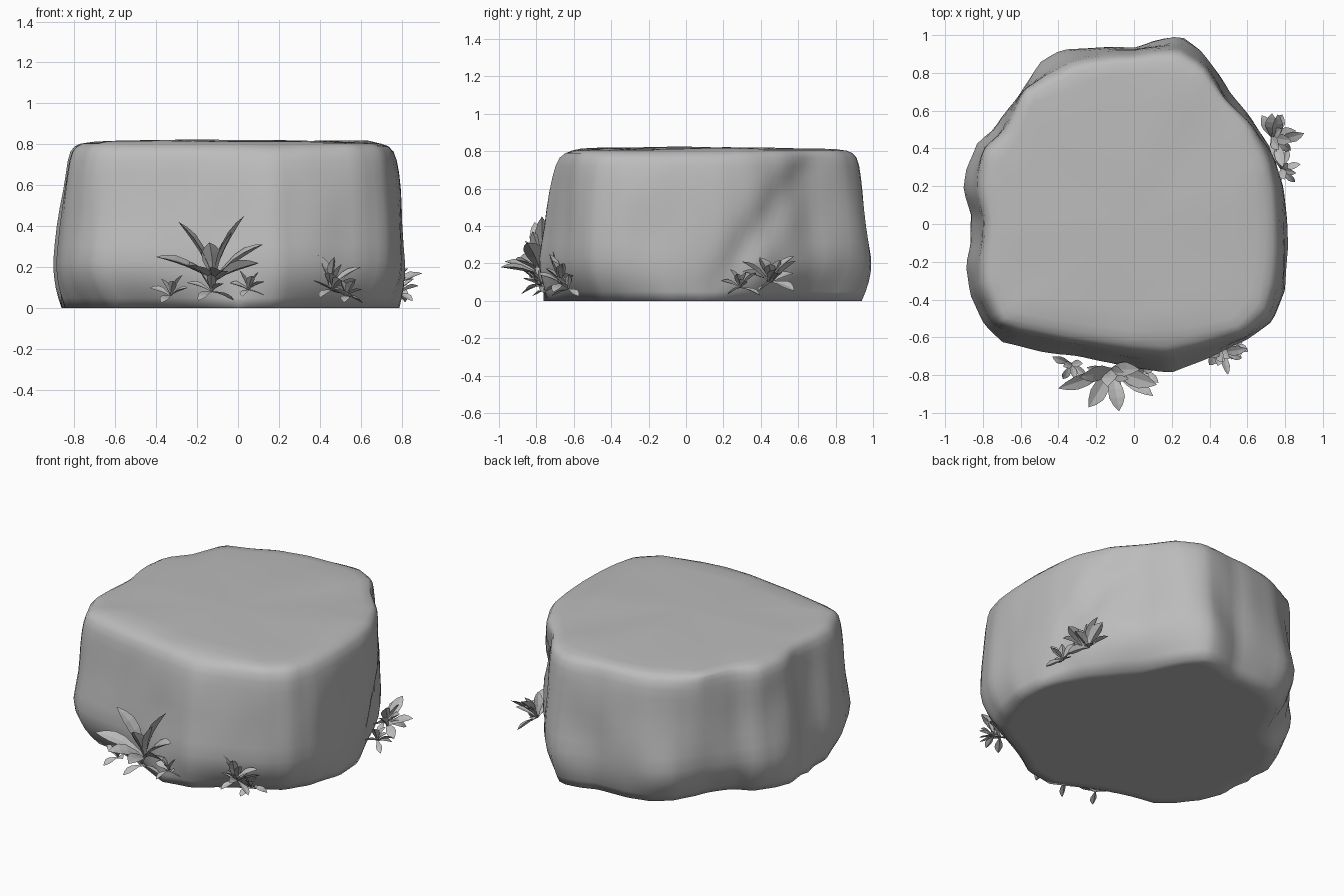
import bpy, bmesh, math, random
from mathutils import Vector, Matrix, noise

if "Cube" in bpy.data.objects:
    bpy.data.objects.remove(bpy.data.objects["Cube"])

random.seed(4)
grey = bpy.data.materials.new("stone grey")
grey.diffuse_color = (0.5, 0.5, 0.5, 1)
grey.use_nodes = True
grey.node_tree.nodes["Principled BSDF"].inputs["Base Color"].default_value = grey.diffuse_color

# Widest outline of the boulder and the rim of its flat top, seen from above
WIDE = [(.82, -.13), (.81, .05), (.80, .2), (.74, .4), (.62, .58), (.51, .69), (.44, .8), (.35, .92),
        (.25, 1), (.12, .99), (0, .95), (-.2, .94), (-.38, .93), (-.5, .86), (-.59, .74), (-.63, .66),
        (-.74, .5), (-.84, .44), (-.9, .3), (-.915, .18), (-.86, .04), (-.87, -.1), (-.905, -.22),
        (-.88, -.38), (-.8, -.53), (-.7, -.63), (-.4, -.7), (-.15, -.74), (.2, -.79), (.42, -.7),
        (.6, -.62), (.74, -.52), (.81, -.35)]
RIM = [(.69, -.2), (.7, 0), (.68, .3), (.6, .5), (.46, .66), (.36, .8), (.22, .86), (-.1, .85),
       (-.28, .81), (-.4, .75), (-.58, .69), (-.66, .48), (-.76, .36), (-.77, .2), (-.75, 0),
       (-.76, -.3), (-.68, -.5), (-.3, -.57), (0, -.61), (.3, -.59), (.55, -.54), (.66, -.42)]
# Height, and how far the wall has moved from the wide outline to the rim
LEVELS = [(0, 0), (.05, 0), (.1, 0), (.16, .01), (.23, .04), (.31, .11), (.4, .2), (.49, .28),
          (.58, .36), (.66, .44), (.72, .52), (.765, .63), (.79, .79), (.803, 1)]
SEG = 120


def radius(outline, a):
    """Distance from the centre to the outline along angle a."""
    d = Vector((math.cos(a), math.sin(a)))
    for i, p in enumerate(outline):
        p = Vector(p)
        e = Vector(outline[(i + 1) % len(outline)]) - p
        den = d.x * e.y - d.y * e.x
        if abs(den) < 1e-9:
            continue
        r = (p.x * e.y - p.y * e.x) / den
        s = (p.x * d.y - p.y * d.x) / den
        if r > 0 and -1e-6 <= s <= 1 + 1e-6:
            return r
    return .8


def finish(bm, name):
    bmesh.ops.recalc_face_normals(bm, faces=bm.faces)
    me = bpy.data.meshes.new(name)
    bm.to_mesh(me)
    bm.free()
    me.materials.append(grey)
    ob = bpy.data.objects.new(name, me)
    bpy.context.collection.objects.link(ob)
    return ob


# Boulder: stacked rings, a slightly uneven top and a flat base fan
bm = bmesh.new()
rings = []
for z, level in LEVELS:
    ring = []
    for i in range(SEG):
        a = 2 * math.pi * i / SEG
        t = level ** (1 + .6 * max(math.cos(a), 0))
        r = radius(WIDE, a) * (1 - t) + radius(RIM, a) * t
        x, y = r * math.cos(a), r * math.sin(a)
        body = math.sin(math.pi * min(z / .8, 1))
        if z < .25:                                  # undercut at the corners and back
            under = max(.13 * abs(math.sin(2 * a)), .06 * max(math.sin(a), 0), .03 * math.cos(a))
            r -= under * (1 - z / .25) ** 2
        if x > 0:                                    # slanting groove on the right
            g = (y - .12 - .72 * z) / .09
            r -= .04 * math.exp(-g * g) * body
        back = max(0, math.sin(a) * .8 - math.cos(a) * .4)
        r += .02 * body * noise.noise(Vector((x * 4, y * 4, z * 2.5))) * (1 + back) - .004 * body
        ring.append(bm.verts.new((r * math.cos(a), r * math.sin(a), z)))
    rings.append(ring)
for k, z in ((.93, .81), (.75, .814), (.5, .817), (.25, .82)):
    ring = []
    for v in rings[len(LEVELS) - 1]:
        p = Vector((v.co.x * k, v.co.y * k, z))
        p.z += .008 * noise.noise(p * 3)
        ring.append(bm.verts.new(p))
    rings.append(ring)
rings.insert(0, [bm.verts.new((v.co.x * .92, v.co.y * .92, 0)) for v in rings[0]])
for lo, hi in zip(rings, rings[1:]):
    for i in range(SEG):
        j = (i + 1) % SEG
        bm.faces.new((lo[i], lo[j], hi[j], hi[i]))
for ring, z in ((rings[0], 0), (rings[-1], .82)):
    c = bm.verts.new((0, 0, z))
    for i in range(SEG):
        bm.faces.new((ring[i], ring[(i + 1) % SEG], c))
boulder = finish(bm, "boulder")
boulder.data.shade_smooth()


def leaf(bm, base, tip, width):
    """Fleshy pointed leaf with a diamond section, arched and slightly rolled."""
    base, tip = Vector(base), Vector(tip)
    run = tip - base
    side = run.cross(Vector((0, 0, 1))).normalized()
    up = side.cross(run).normalized()
    roll = Matrix.Rotation(random.uniform(-.6, .6), 3, run)
    s, u = roll @ side, roll @ up
    rows = []
    for t, w in ((0, .2), (.25, .5), (.5, .95), (.7, 1), (.87, .6), (1, .03)):
        mid = base + run * t + up * run.length * .3 * t * (1 - t)
        h = width * w / 2
        rows.append([bm.verts.new(mid + o) for o in
                     (-s * h + u * h * .3, u * h * .12, s * h + u * h * .3, -u * h * .25)])
    for a, b in zip(rows, rows[1:]):
        for i in range(4):
            j = (i + 1) % 4
            bm.faces.new((a[i], a[j], b[j], b[i]))


def plant(name, base, tips, width):
    bm = bmesh.new()
    for tip in tips:
        leaf(bm, base, tip, width * random.uniform(.85, 1.1))
    finish(bm, name)


def sprig(name, base, facing, size, n=8):
    """Small rosette whose leaves fan out around the facing angle."""
    tips = []
    for i in range(n):
        a = math.radians(facing + (i / (n - 1) - .5) * 200)
        el = math.radians((20, 60, -20, 42)[i % 4])
        s = size * random.uniform(.8, 1.1)
        tips.append((base[0] + s * math.cos(el) * math.cos(a),
                     base[1] + s * math.cos(el) * math.sin(a),
                     max(.015, base[2] + s * math.sin(el))))
    plant(name, base, tips, size * .38)


# Large plant at the front
plant("large_front_plant", (-.12, -.77, .13),
      [(-.40, -.87, .25), (-.29, -.81, .42), (.03, -.77, .45), (.12, -.85, .31), (-.24, -.97, .21),
       (-.08, -.99, .18), (.1, -.91, .22), (-.03, -.82, .37), (-.14, -.86, .32)], .088)

# Small sprigs: name, base, facing angle, leaf length, leaf count
for args in (("front_left_sprig", (-.33, -.74, .06), -100, .11, 6),
             ("front_middle_sprig", (-.13, -.78, .08), -90, .12, 7),
             ("front_right_sprig", (.05, -.77, .09), -75, .11, 7),
             ("corner_sprig", (.46, -.66, .09), -75, .14, 9),
             ("corner_low_sprig", (.53, -.63, .06), -65, .11, 7),
             ("side_large_sprig", (.73, .46, .10), 15, .16, 9),
             ("side_small_sprig", (.78, .29, .07), 0, .11, 8)):
    sprig(*args)
# Tall leaves on the corner and side plants
plant("corner_tall_leaves", (.45, -.68, .1), [(.39, -.71, .26), (.47, -.73, .25), (.6, -.66, .2)], .06)
plant("side_tall_leaves", (.75, .44, .1), [(.76, .58, .24), (.9, .48, .17), (.79, .3, .21)], .06)
